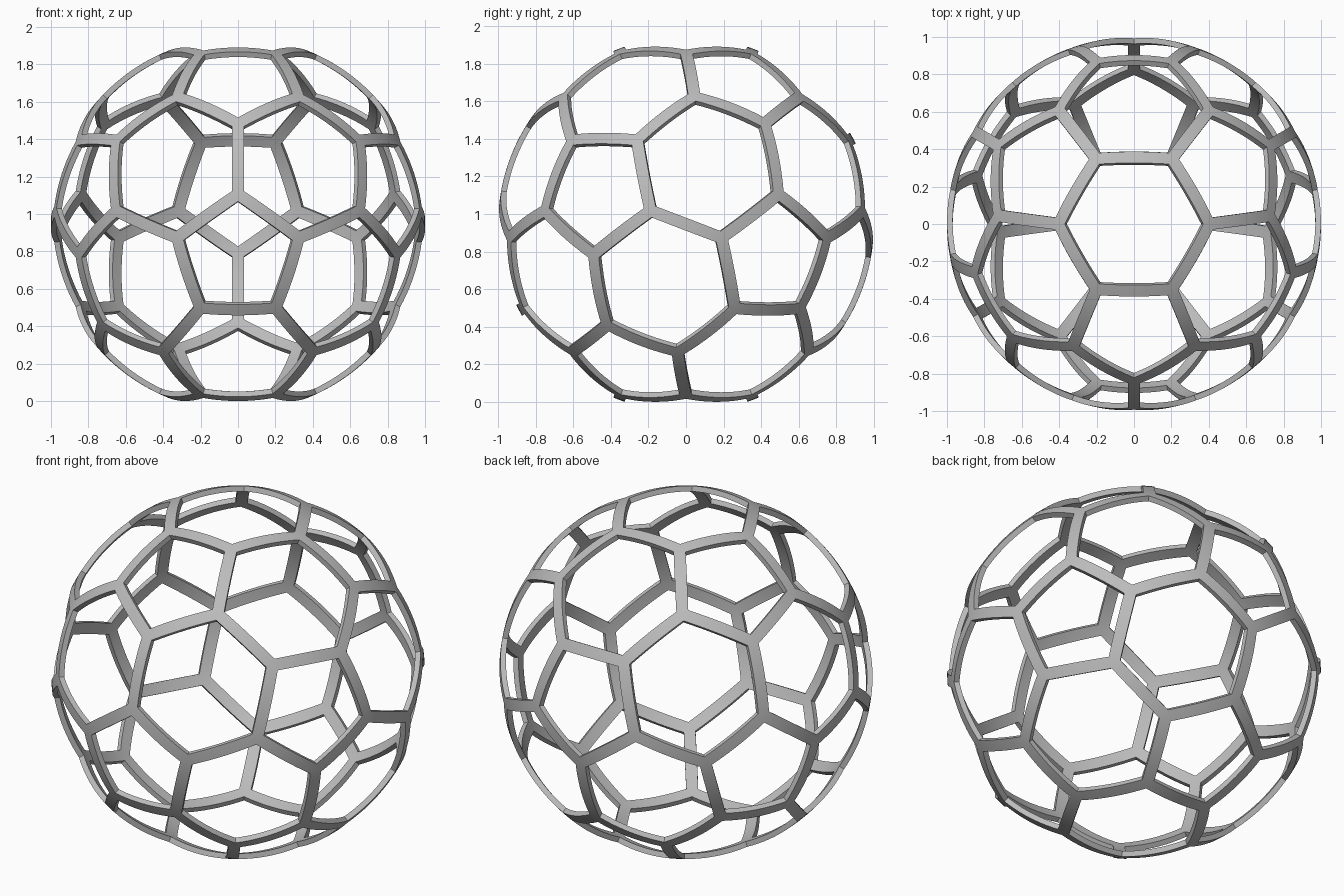
import bpy, bmesh
from math import radians, sin, cos
from mathutils import Vector

cube = bpy.data.objects.get("Cube")
if cube:
    bpy.data.objects.remove(cube, do_unlink=True)

STRUT_HALF_WIDTH = 0.0335
THICKNESS = 0.03
CUTS = 9


def on_sphere(polar, azimuth):
    p, a = radians(polar), radians(azimuth)
    return Vector((sin(p) * cos(a), sin(p) * sin(a), cos(p)))


# Icosahedron corners, standing on a face: two rings of three and their opposites
corners = []
for k in range(3):
    for v in (on_sphere(37.377, -90 + 120 * k), on_sphere(79.188, 90 + 120 * k)):
        corners += [v, -v]

# Truncated corners: one third along every icosahedron edge
bm = bmesh.new()
for a in corners:
    for b in corners:
        if 0.1 < (a - b).length < 1.2:
            bm.verts.new(a.lerp(b, 1 / 3).normalized())
bmesh.ops.convex_hull(bm, input=bm.verts[:])
bmesh.ops.dissolve_limit(bm, angle_limit=radians(5), verts=bm.verts[:], edges=bm.edges[:])
bmesh.ops.recalc_face_normals(bm, faces=bm.faces[:])

# Open every pentagon and hexagon, leaving only the struts
panels = bm.faces[:]
bmesh.ops.inset_individual(bm, faces=panels, thickness=STRUT_HALF_WIDTH, use_even_offset=True)
bmesh.ops.delete(bm, geom=panels, context='FACES')

# Divide the struts lengthwise and round them onto the sphere
long_edges = [e for e in bm.edges if e.calc_length() > 0.2]
bmesh.ops.subdivide_edges(bm, edges=long_edges, cuts=CUTS, use_grid_fill=True)
for v in bm.verts:
    v.co.normalize()
base = min(v.co.z for v in bm.verts)
bmesh.ops.translate(bm, verts=bm.verts[:], vec=(0, 0, -base))

mesh = bpy.data.meshes.new("ball_frame")
bm.to_mesh(mesh)
bm.free()
frame = bpy.data.objects.new("ball_frame", mesh)
bpy.context.collection.objects.link(frame)

# Plain grey material
grey = bpy.data.materials.new("plain_grey")
grey.use_nodes = True
colour = (0.5, 0.5, 0.5, 1)
grey.diffuse_color = colour
grey.node_tree.nodes["Principled BSDF"].inputs["Base Color"].default_value = colour
mesh.materials.append(grey)

# Thicken inward, then smooth with sharp strut edges
bpy.ops.object.select_all(action='DESELECT')
frame.select_set(True)
bpy.context.view_layer.objects.active = frame
shell = frame.modifiers.new("shell", 'SOLIDIFY')
shell.thickness = THICKNESS
shell.offset = -1
bpy.ops.object.modifier_apply(modifier=shell.name)
bpy.ops.object.shade_smooth_by_angle(angle=radians(30))
